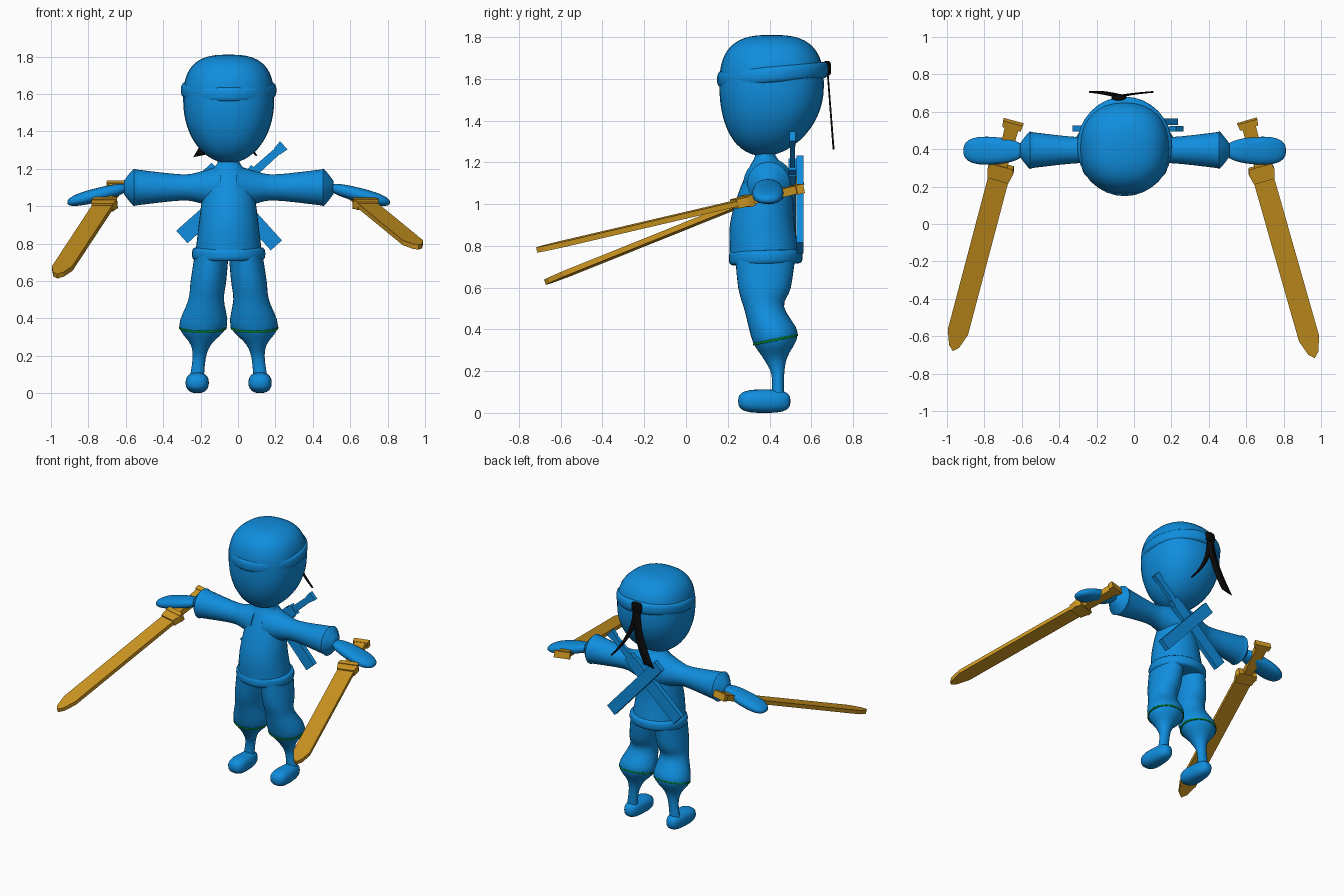
import bpy, bmesh, math
from mathutils import Vector, Matrix

cube = bpy.data.objects.get("Cube")
if cube:
    bpy.data.objects.remove(cube, do_unlink=True)

MIDDLE = -0.05  # x of the body's plane of symmetry


def material(name, red, green, blue):
    made = bpy.data.materials.new(name)
    made.use_nodes = True
    colour = (red, green, blue, 1)
    made.diffuse_color = colour
    made.node_tree.nodes["Principled BSDF"].inputs["Base Color"].default_value = colour
    return made


BLUE = material("bright blue", 0.005, 0.27, 0.73)
GOLD = material("gold", 0.62, 0.31, 0.015)
BLACK = material("black", 0.003, 0.003, 0.003)
GREEN = material("green", 0, 0.22, 0.03)


def finish(name, bm, mat, smooth=True, mirror=False, offset=0):
    bmesh.ops.recalc_face_normals(bm, faces=bm.faces)
    mesh = bpy.data.meshes.new(name)
    bm.to_mesh(mesh)
    bm.free()
    mesh.materials.append(mat)
    part = bpy.data.objects.new(name, mesh)
    part.location.x = offset
    bpy.context.collection.objects.link(part)
    if smooth:
        bpy.ops.object.select_all(action='DESELECT')
        part.select_set(True)
        bpy.context.view_layer.objects.active = part
        bpy.ops.object.shade_smooth_by_angle(angle=math.radians(40))
    if mirror:
        part.modifiers.new("mirror", 'MIRROR')
    return part


def skin(bm, loops, closed):
    """Join neighbouring loops of vertices with quads."""
    for lower, upper in zip(loops, loops[1:]):
        count = len(lower)
        for k in range(count if closed else count - 1):
            following = (k + 1) % count
            bm.faces.new((lower[k], lower[following], upper[following], upper[k]))


def spline(rows, steps=4):
    """Smooth run of values through a few given rows."""
    rows = [Vector(row) for row in rows]
    padded = [rows[0], *rows, rows[-1]]
    run = []
    for before, start, end, after in zip(padded, padded[1:], padded[2:], padded[3:]):
        lead, trail = (end - before) / 2, (after - start) / 2
        for step in range(steps):
            t = step / steps
            ease = t * t * (3 - 2 * t)
            run.append(start.lerp(end, ease) + lead * t * (1 - t) ** 2 - trail * t * t * (1 - t))
    return run + [rows[-1]]


def rounding(u, power):
    return (1 - abs(u) ** power) ** (1 / power)


def sweep(count):
    """Values from -1 to 1, denser at both ends."""
    return [math.sin(math.pi * 0.49 * (2 * k / count - 1)) for k in range(count + 1)]


def loft(name, mat, axis, rings, mirror=False, power=2, sides=32):
    """Rings are (position on axis, two centres, two radii, slope)."""
    def bend(value):
        return math.copysign(abs(value) ** (2 / power), value)

    bm = bmesh.new()
    loops = []
    for along, a, b, width, depth, slope in rings:
        loop = []
        for k in range(sides):
            angle = math.tau * k / sides
            u, v = width * bend(math.cos(angle)), depth * bend(math.sin(angle))
            w = along + slope * v
            spot = {'X': (w, a + u, b + v), 'Y': (a + u, w, b + v), 'Z': (a + u, b + v, w)}[axis]
            loop.append(bm.verts.new(spot))
        loops.append(loop)
    skin(bm, loops, closed=True)
    bm.faces.new(loops[0])
    bm.faces.new(loops[-1])
    finish(name, bm, mat, True, mirror, MIDDLE)


def band(name, mat, centre, radii, half_height, bulge, slope, mirror=False):
    """Rounded belt around an upright limb."""
    x, y, z = centre
    width, depth = radii
    rings = []
    for u in sweep(8):
        inset = bulge * (1 - rounding(u, 3))
        rings.append((z + half_height * u, x, y, width - inset, depth - inset, slope))
    loft(name, mat, 'Z', rings, mirror)


def pod(name, axis, centre, radii, power, taper, lean):
    """Pair of rounded pads, narrowing and rising along their length."""
    along, a, b = centre
    length, width, height = radii
    rings = []
    for u in sweep(16):
        size = rounding(u, power) * (1 + taper * u)
        rings.append((along + length * u, a, b + lean * u, width * size, height * rounding(u, power), 0))
    loft(name, BLUE, axis, rings, mirror=True, power=2.4, sides=24)


# Head: a round jaw below a flatter cap, with a tilted headband
head = []
for u in sweep(28):
    size = rounding(u, 2 if u < 0 else 2.8)
    reach, shift = (0.33, 0.04 * u * u) if u < 0 else (0.25, 0)
    head.append((1.56 + reach * u, 0, 0.41 - shift, 0.243 * size, 0.25 * size, 0))
loft("head", BLUE, 'Z', head, power=2.3)
band("headband", BLUE, (0, 0.415, 1.62), (0.255, 0.266), 0.04, 0.03, 0.09)

# Headband knot and tails
band("headband_knot", BLACK, (-0.03, 0.675, 1.65), (0.04, 0.02), 0.035, 0.015, 0)


def tail(name, reach, flare):
    bm = bmesh.new()
    loops = []
    for step in range(13):
        t = step / 12
        x, half = -0.08 + reach * t * t, (0.05 + flare * t) / 2
        y, z = 0.68 + 0.03 * t, 1.66 - 0.39 * t
        loops.append([bm.verts.new((x + side * half, y, z + side * half * t / 5)) for side in (-1, 1)])
    skin(bm, loops, closed=False)
    ribbon = finish(name, bm, BLACK)
    ribbon.modifiers.new("thickness", 'SOLIDIFY').thickness = 0.008


tail("right_band_tail", reach=-0.12, flare=0.03)
tail("left_band_tail", reach=0.18, flare=-0.04)

# Shirt body with neck, and its rolled hem
torso = [(0.73, 0.38, 0.18, 0.17), (0.9, 0.365, 0.16, 0.155), (1.05, 0.38, 0.14, 0.13),
         (1.17, 0.39, 0.11, 0.09), (1.23, 0.38, 0.06, 0.05), (1.3, 0.38, 0.06, 0.05)]
loft("torso", BLUE, 'Z', [(z, 0, y, w, d, 0) for z, y, w, d in spline(torso)])
band("shirt_hem", BLUE, (0, 0.382, 0.745), (0.196, 0.177), 0.035, 0.03, 0.03)

# Flared sleeves and mitten hands
sleeve = [(0.04, 0.12), (0.15, 0.085), (0.25, 0.07), (0.48, 0.094), (0.51, 0.097), (0.56, 0.036)]
loft("sleeves", BLUE, 'X', [(x, 0.395, 1.1, r, r, 0) for x, r in spline(sleeve)], mirror=True)
pod("hands", 'X', (0.7, 0.392, 1.06), (0.163, 0.073, 0.038), power=2.5, taper=0.15, lean=-0.04)

# Baggy trousers, gathered at a sloping knee, and thin shins
legs = [(0.76, 0.38, 0.09, 0.145), (0.6, 0.376, 0.095, 0.126), (0.5, 0.375, 0.095, 0.095),
        (0.36, 0.428, 0.127, 0.107), (0.26, 0.43, 0.055, 0.055), (0.18, 0.44, 0.035, 0.03),
        (0.05, 0.44, 0.04, 0.03)]
rings = []
for z, y, width, depth in spline(legs):
    knee_slope = max(0, 0.22 - abs(z - 0.36))
    rings.append((z, 0.18 - 0.12 * z, y, width, depth, knee_slope))
loft("legs", BLUE, 'Z', rings, mirror=True)
band("trouser_cuff_lines", GREEN, (0.138, 0.428, 0.35), (0.128, 0.108), 0.006, 0.004, 0.21, mirror=True)

# Feet
pod("feet", 'Y', (0.375, 0.168, 0.056), (0.125, 0.06, 0.056), power=3, taper=-0.15, lean=0)


def prism(name, mat, outline, thick, frame):
    """Flat outline of (width, length) points, thickened both ways and placed."""
    bm = bmesh.new()
    loops = [[bm.verts.new(frame @ Vector((x, y, side * thick / 2))) for x, y in outline]
             for side in (-1, 1)]
    skin(bm, loops, closed=True)
    for loop in loops:
        bm.faces.new(loop)
    finish(name, bm, mat, smooth=False)


def bar(near_width, far_width, near, far):
    return [(-near_width / 2, near), (near_width / 2, near), (far_width / 2, far), (-far_width / 2, far)]


def frame_along(start, end, flat):
    """Placement with y from start to end and z close to the flat direction."""
    start, end = Vector(start), Vector(end)
    y = (end - start).normalized()
    x = y.cross(Vector(flat)).normalized()
    frame = Matrix((x, y, x.cross(y))).transposed().to_4x4()
    frame.translation = start
    return frame, (end - start).length


# Swords held in the hands
def sword(side, pommel, tip):
    frame, length = frame_along(pommel, tip, (0, 0, 1))
    half = 0.056
    blade = [(-half, 0.33), (half, 0.33), (half, length - 2 * half), (half / 2, length - half / 2),
             (0, length), (-half / 2, length - half / 2), (-half, length - 2 * half)]
    prism(side + "_sword_pommel", GOLD, bar(0.11, 0.1, 0, 0.035), 0.045, frame)
    prism(side + "_sword_grip", GOLD, bar(0.075, 0.06, 0.035, 0.27), 0.04, frame)
    prism(side + "_sword_guard", GOLD, bar(0.125, 0.14, 0.255, 0.285), 0.055, frame)
    prism(side + "_sword_collar", GOLD, bar(0.14, 0.115, 0.285, 0.34), 0.045, frame)
    prism(side + "_sword_blade", GOLD, blade, 0.026, frame)


sword("left", (0.605, 0.55, 1.075), (0.965, -0.715, 0.78))
sword("right", (-0.645, 0.545, 1.115), (-0.967, -0.675, 0.625))

# Crossed scabbards on the back, one with a hilt
frame, length = frame_along((-0.3, 0.51, 0.835), (0.245, 0.51, 1.325), (0, 1, 0))
prism("long_scabbard", BLUE, bar(0.09, 0.085, 0, length - 0.24), 0.033, frame)
prism("back_hilt_guard", BLUE, bar(0.07, 0.075, length - 0.24, length - 0.2), 0.036, frame)
prism("back_hilt_grip", BLUE, bar(0.045, 0.04, length - 0.2, length - 0.04), 0.024, frame)
prism("back_hilt_pommel", BLUE, bar(0.045, 0.06, length - 0.05, length), 0.03, frame)
frame, length = frame_along((0.205, 0.546, 0.79), (-0.17, 0.546, 1.205), (0, 1, 0))
prism("short_scabbard", BLUE, bar(0.08, 0.08, 0, length), 0.035, frame)
